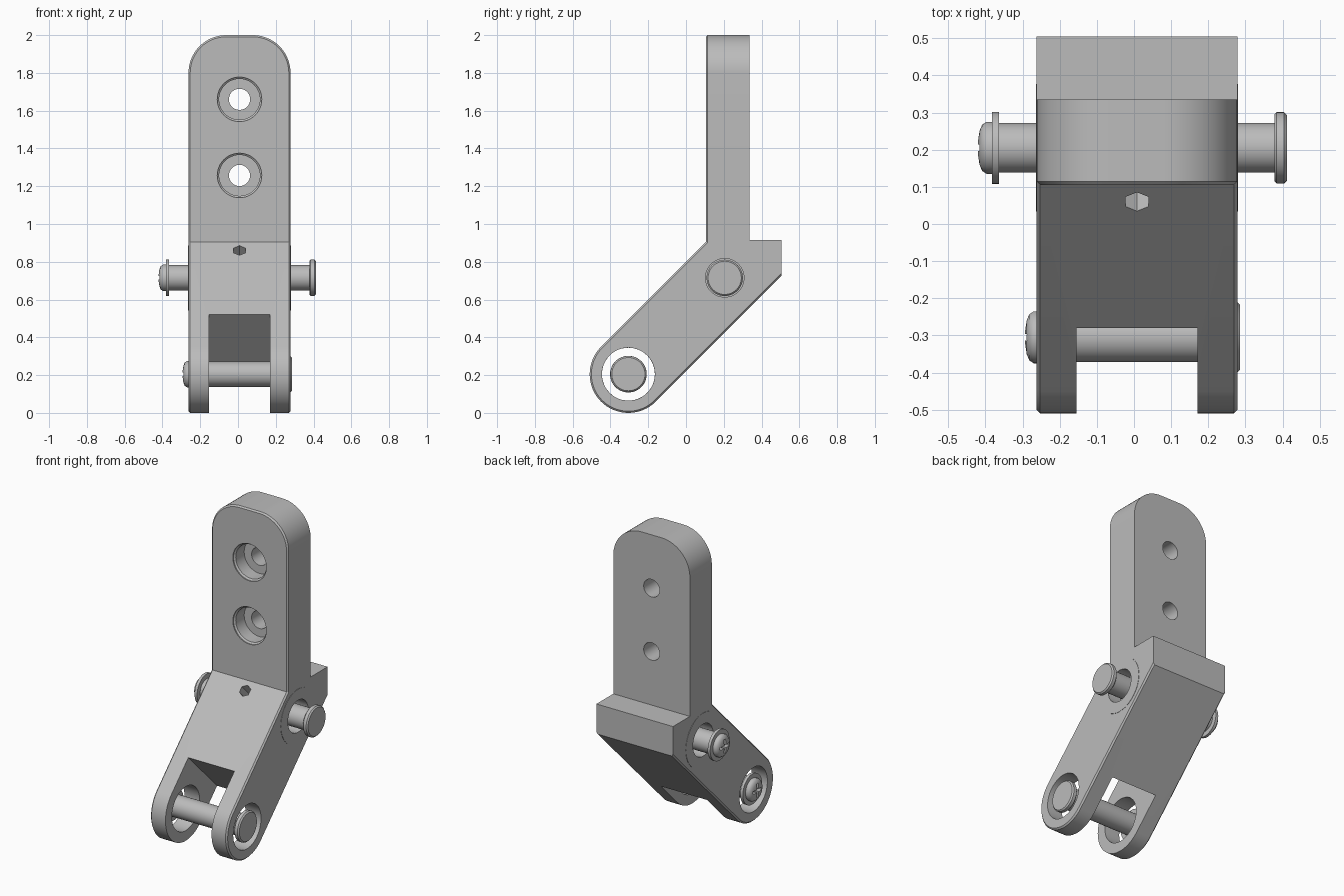
import bpy, bmesh
from math import pi, sin, cos, radians
from mathutils import Matrix, Vector

if "Cube" in bpy.data.objects:
    bpy.data.objects.remove(bpy.data.objects["Cube"])

grey = bpy.data.materials.new("metal grey")
grey.use_nodes = True
colour = (0.5, 0.5, 0.5, 1)
grey.diffuse_color = colour
grey.node_tree.nodes["Principled BSDF"].inputs["Base Color"].default_value = colour

MID, HALF = 0.008, 0.27           # body centre and half width in x
EYE, PIVOT = (-0.305, 0.205), (0.205, 0.715)   # pin axes as (y, z)


def finish(name, bm):
    bmesh.ops.recalc_face_normals(bm, faces=bm.faces)
    mesh = bpy.data.meshes.new(name)
    bm.to_mesh(mesh)
    bm.free()
    ob = bpy.data.objects.new(name, mesh)
    bpy.context.collection.objects.link(ob)
    mesh.materials.append(grey)
    return ob


def prism(name, points, direction):
    bm = bmesh.new()
    face = bm.faces.new([bm.verts.new(p) for p in points])
    out = bmesh.ops.extrude_face_region(bm, geom=[face])["geom"]
    moved = [v for v in out if isinstance(v, bmesh.types.BMVert)]
    bmesh.ops.translate(bm, verts=moved, vec=direction)
    return finish(name, bm)


def lathe(name, profile, centre, axis="X", steps=48, closed=False):
    """Revolve (along, radius) points about an axis through centre."""
    bm = bmesh.new()
    vs = [bm.verts.new((a, 0, r)) for a, r in profile]
    edges = [bm.edges.new(p) for p in zip(vs, vs[1:])]
    if closed:
        edges.append(bm.edges.new((vs[-1], vs[0])))
    bmesh.ops.spin(bm, geom=vs + edges, cent=(0, 0, 0), axis=(1, 0, 0),
                   angle=2 * pi, steps=steps)
    bmesh.ops.remove_doubles(bm, verts=bm.verts, dist=1e-5)
    if axis != "X":
        turn = Vector((1, 0, 0)).rotation_difference(Vector(axis)).to_matrix()
        bmesh.ops.transform(bm, matrix=turn.to_4x4(), verts=bm.verts)
    bmesh.ops.translate(bm, verts=bm.verts, vec=centre)
    return finish(name, bm)


def box(name, size, centre, tilt=0):
    bm = bmesh.new()
    bmesh.ops.create_cube(bm, size=1, matrix=Matrix.Translation(centre)
                          @ Matrix.Rotation(tilt, 4, "X") @ Matrix.Diagonal((*size, 1)))
    return finish(name, bm)


def boolean(ob, cutters, operation="DIFFERENCE"):
    for c in cutters:
        m = ob.modifiers.new("cut", "BOOLEAN")
        m.operation, m.object, m.solver = operation, c, "EXACT"
    bpy.context.view_layer.update()
    ev = ob.evaluated_get(bpy.context.evaluated_depsgraph_get())
    mesh = bpy.data.meshes.new_from_object(ev)
    ob.modifiers.clear()
    ob.data = mesh
    for c in cutters:
        bpy.data.objects.remove(c)


def smooth(ob, angle=35):
    bpy.ops.object.select_all(action="DESELECT")
    ob.select_set(True)
    bpy.context.view_layer.objects.active = ob
    bpy.ops.object.shade_smooth_by_angle(angle=radians(angle))


# Bracket body: side profile with round fork end, then rounded top corners
side = [(0.105, 2), (0.335, 2), (0.335, 0.915), (0.505, 0.915), (0.505, 0.725)]
for i in range(33):
    a = -pi / 4 - pi * i / 32
    side.append((EYE[0] + 0.205 * cos(a), EYE[1] + 0.205 * sin(a)))
side.append((0.105, 0.905))
body = prism("bracket_body", [(MID - HALF, y, z) for y, z in side], (2 * HALF, 0, 0))

front = [(MID - 0.5, -1, -0.5), (MID + 0.5, -1, -0.5), (MID + 0.5, -1, 1.4),
         (MID + HALF, -1, 1.4)]
for s in (1, -1):
    arc = []
    for i in range(17):
        a = pi / 2 * i / 16
        arc.append((MID + s * (HALF - 0.2 + 0.2 * cos(a)), -1, 1.8 + 0.2 * sin(a)))
    front += arc[::s]
front += [(MID - HALF, -1, 1.4), (MID - 0.5, -1, 1.4)]
boolean(body, [prism("outline", front, (0, 2, 0))], "INTERSECT")

# Small chamfer round the front and lower edges
bm = bmesh.new()
bm.from_mesh(body.data)
rim = [e for e in bm.edges if len(e.link_faces) == 2
       and e.calc_face_angle() > radians(60)
       and any(min(f.normal.y, f.normal.z) < -0.6 for f in e.link_faces)]
bmesh.ops.bevel(bm, geom=rim, offset=0.009, segments=1, affect="EDGES", clamp_overlap=True)
bm.to_mesh(body.data)
bm.free()

# Fork slot, square to the arm
slot_mid = Vector((MID, -0.135, 0.375)) - Vector((0, 0.5, 0.5)) * 0.7071
cutters = [box("slot", (0.325, 1, 0.8), slot_mid, pi / 4)]

# Counterbored mounting holes
for z in (1.66, 1.257):
    cutters.append(lathe("mount_hole", [(-0.1, 0), (-0.1, 0.118), (0.112, 0.118), (0.12, 0.108),
                                        (0.205, 0.108), (0.205, 0.056), (0.5, 0.056), (0.5, 0)],
                         (MID, 0, z), (0, 1, 0)))

# Fork eyes, pivot recesses and hexagon grub screw socket
eye = [(-0.4, 0), (-0.4, 0.147), (-HALF + 0.008, 0.14), (HALF - 0.008, 0.14), (0.4, 0.147), (0.4, 0)]
cutters.append(lathe("eye_hole", eye, (MID, *EYE)))
for s in (1, -1):
    cutters.append(lathe("recess", [(s * 0.18, 0), (s * 0.18, 0.102), (s * 0.4, 0.102), (s * 0.4, 0)],
                         (MID, *PIVOT)))
socket = lathe("socket", [(-0.1, 0), (-0.1, 0.036), (0.1, 0.036), (0.1, 0)], (0, 0, 0), steps=6)
socket.data.transform(Matrix.Translation((MID, 0.06, 0.86)) @ Matrix.Rotation(pi / 4, 4, "X")
                      @ Matrix.Rotation(pi / 2, 4, "Y") @ Matrix.Rotation(pi / 2, 4, "X"))
cutters.append(socket)
boolean(body, cutters)
smooth(body, 25)

# Flush pivot bushes on both sides
for s, label in ((1, "left"), (-1, "right")):
    a, b = s * (HALF - 0.03), s * (HALF + 0.002)
    ring = [(a, 0.102), (a, 0.172), (b, 0.172), (b, 0.102)]
    smooth(lathe(label + "_pivot_bush", ring, (MID, *PIVOT), closed=True))


# Pins: flat head on one end, washer and cross-slot screw on the other
def pin(name, reach, axis):
    e = reach
    head = [(-e + 0.02, 0), (-e + 0.02, 0.067), (e - 0.034, 0.067), (e - 0.034, 0.09),
            (e - 0.028, 0.096), (e - 0.008, 0.096), (e, 0.088), (e, 0)]
    smooth(lathe(name + "_pin", head, (0, *axis)))
    washer = [(-e + 0.03, 0.03), (-e + 0.03, 0.097), (-e + 0.048, 0.097), (-e + 0.048, 0.03)]
    smooth(lathe(name + "_washer", washer, (0, *axis), closed=True))
    dome = [(-e + 0.035, 0), (-e + 0.035, 0.07), (-e + 0.015, 0.07), (-e + 0.003, 0.062),
            (-e - 0.004, 0.045), (-e - 0.008, 0.02), (-e - 0.008, 0)]
    screw = lathe(name + "_screw_head", dome, (0, *axis))
    boolean(screw, [box("cross", size, (-e, *axis))
                    for size in ((0.05, 0.09, 0.018), (0.05, 0.018, 0.09))])
    smooth(screw)


pin("upper", 0.412, PIVOT)
pin("lower", 0.285, EYE)
